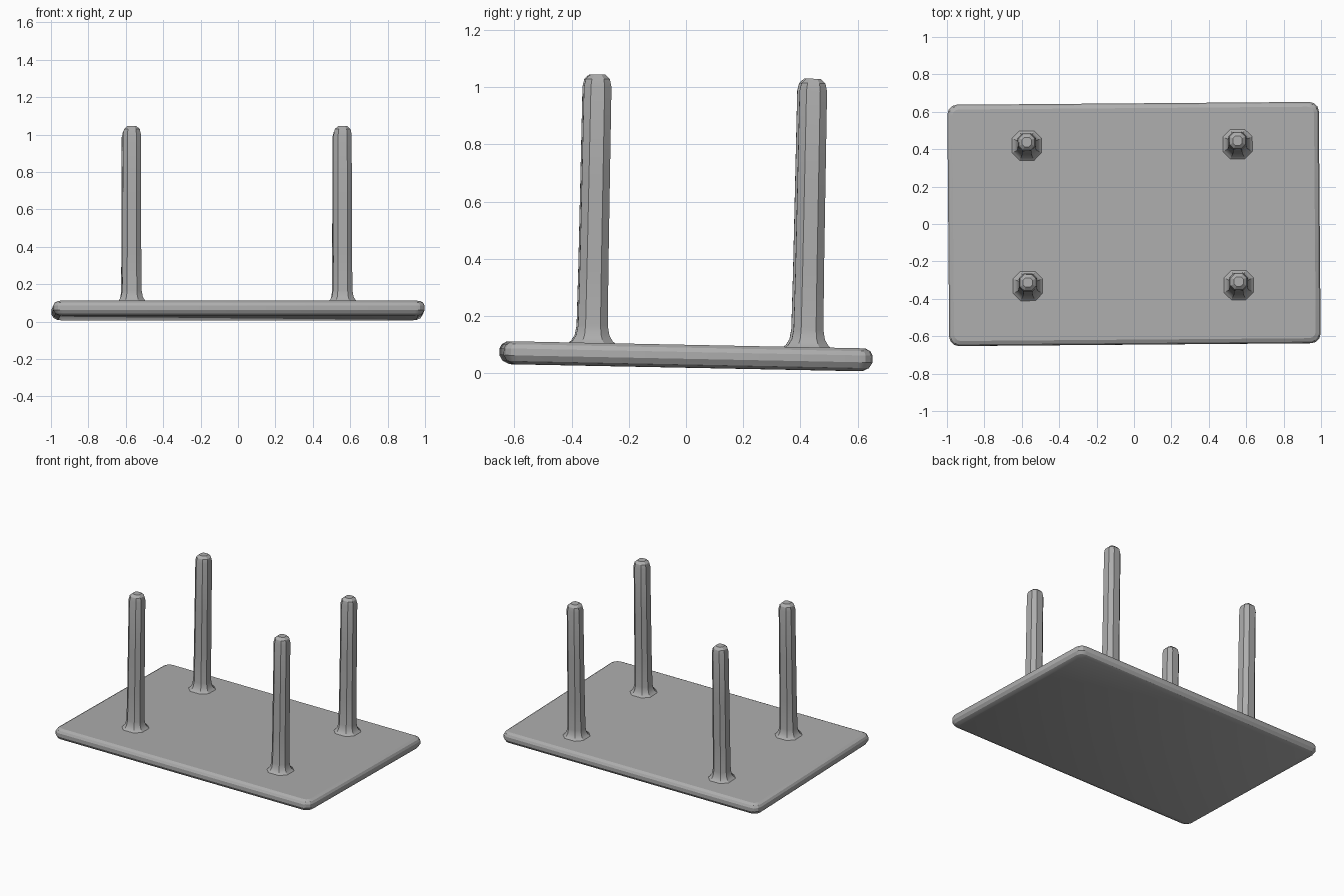
import bpy, bmesh, math
from mathutils import Matrix, Vector

if "Cube" in bpy.data.objects:
    bpy.data.objects.remove(bpy.data.objects["Cube"])

grey = bpy.data.materials.new("plain grey")
grey.diffuse_color = (0.42, 0.42, 0.42, 1)
grey.use_nodes = True
grey.node_tree.nodes["Principled BSDF"].inputs["Base Color"].default_value = grey.diffuse_color

# Whole piece leans slightly forward-to-back and is turned a touch
TILT = Matrix.Rotation(0.008, 4, 'Z') @ Matrix.Rotation(-0.02, 4, 'X')


def loft(name, rings, matrix):
    """Skin a stack of equal-length rings and cap both ends."""
    bm = bmesh.new()
    loops = [[bm.verts.new(p) for p in ring] for ring in rings]
    n = len(loops[0])
    for a, b in zip(loops, loops[1:]):
        for i in range(n):
            j = (i + 1) % n
            bm.faces.new((a[i], a[j], b[j], b[i]))
    bm.faces.new(loops[0][::-1])
    bm.faces.new(loops[-1])
    bm.transform(matrix)
    bmesh.ops.recalc_face_normals(bm, faces=bm.faces)
    mesh = bpy.data.meshes.new(name)
    bm.to_mesh(mesh)
    bm.free()
    mesh.materials.append(grey)
    obj = bpy.data.objects.new(name, mesh)
    bpy.context.collection.objects.link(obj)
    bpy.context.view_layer.objects.active = obj
    obj.select_set(True)
    bpy.ops.object.shade_smooth_by_angle(angle=math.radians(25))
    obj.select_set(False)


def rounded_rect(hx, hy, r, z, steps):
    """Rectangle outline with rounded (or chamfered) corners."""
    pts = []
    for k, (sx, sy) in enumerate(((1, 1), (-1, 1), (-1, -1), (1, -1))):
        for s in range(steps + 1):
            a = math.pi / 2 * (k + s / steps)
            pts.append(Vector((sx * (hx - r) + r * math.cos(a),
                               sy * (hy - r) + r * math.sin(a), z)))
    return pts


# Table top: flat slab with worn, rounded rim (inset, height)
rim = ((0.035, -0.041), (0.012, -0.030), (0.0, -0.010),
       (0.0, 0.014), (0.008, 0.029), (0.026, 0.039))
slab_m = Matrix.Translation((0, 0, 0.060)) @ TILT
loft("table_top",
     [rounded_rect(0.993 - d, 0.645 - d, 0.05 - d * 0.6, z, 3) for d, z in rim],
     slab_m)

# Legs: chamfered square posts with flared foot and domed end (half width, height)
post = ((0.085, 0.034), (0.070, 0.046), (0.058, 0.066), (0.052, 0.10),
        (0.050, 0.30), (0.049, 0.60), (0.048, 0.935), (0.042, 0.962), (0.025, 0.978))
spots = {"front_left": (-0.57, -0.328), "front_right": (0.557, -0.332),
         "back_left": (-0.57, 0.423), "back_right": (0.557, 0.422)}
for name, (x, y) in spots.items():
    loft(name + "_leg",
         [rounded_rect(w, w, w * 0.5, z, 1) for w, z in post],
         slab_m @ Matrix.Translation((x, y, 0)))
